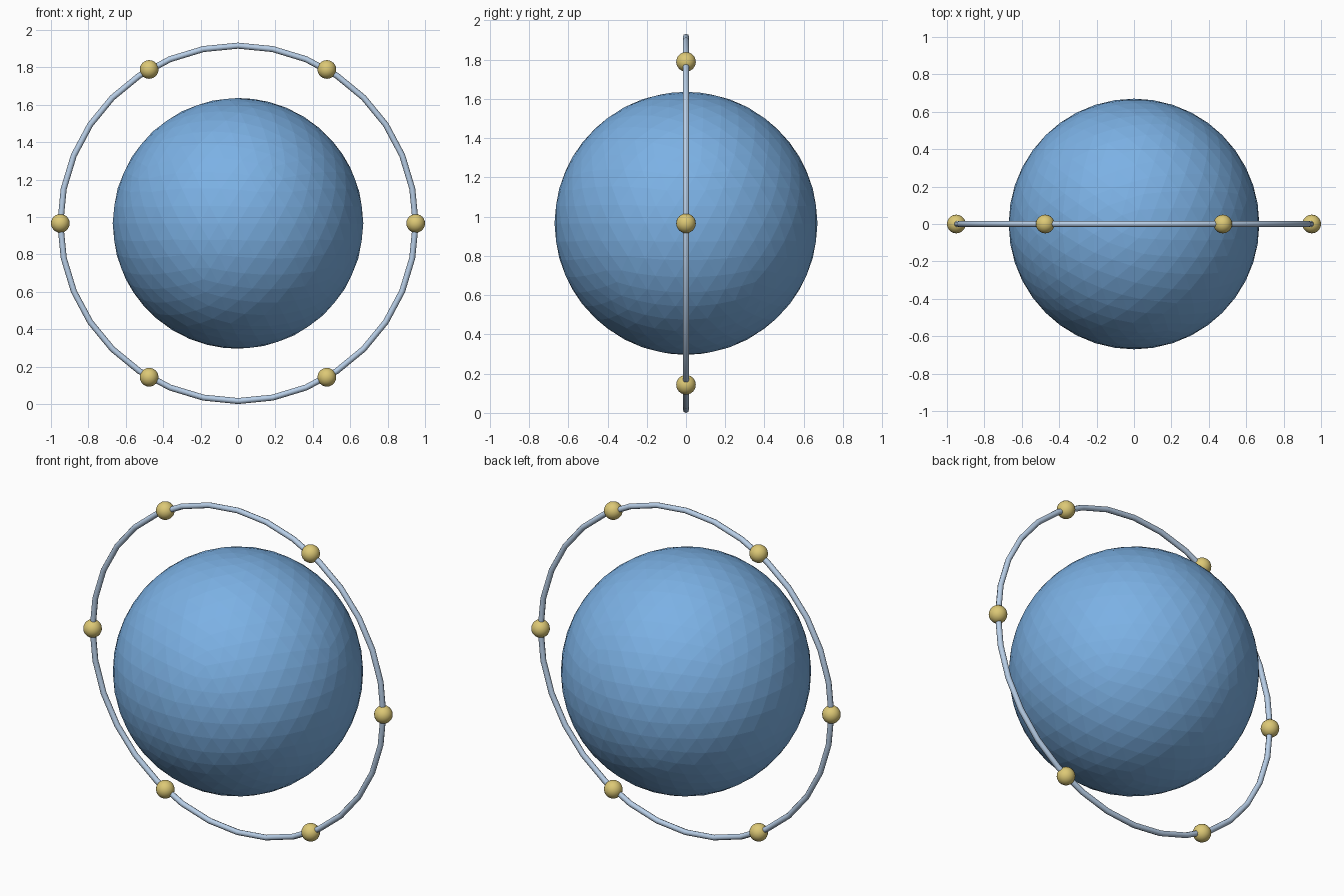
import bpy
from math import sin, cos, pi

if "Cube" in bpy.data.objects:
    bpy.data.objects.remove(bpy.data.objects["Cube"])

CENTRE = (0, 0, 0.966)
RING_R = 0.95


def material(name, rgb):
    m = bpy.data.materials.new(name)
    m.diffuse_color = (*rgb, 1)
    m.use_nodes = True
    m.node_tree.nodes["Principled BSDF"].inputs["Base Color"].default_value = m.diffuse_color
    return m


def finish(name, mat, smooth):
    ob = bpy.context.object
    ob.name = name
    ob.data.materials.append(mat)
    if smooth:
        bpy.ops.object.shade_smooth()
    return ob


blue = material("blue", (0.20, 0.44, 0.78))
pale = material("pale_blue", (0.48, 0.62, 0.80))
gold = material("gold", (0.72, 0.58, 0.18))

# Faceted central globe
bpy.ops.mesh.primitive_ico_sphere_add(subdivisions=4, radius=0.67, location=CENTRE)
finish("globe", blue, False)

# Thin upright ring around the globe
bpy.ops.mesh.primitive_torus_add(major_radius=RING_R, minor_radius=0.016,
                                 major_segments=32, minor_segments=8,
                                 location=CENTRE, rotation=(pi / 2, 0, 0))
finish("ring", pale, True)

# Six beads spaced evenly along the ring
for i in range(6):
    a = i * pi / 3
    bpy.ops.mesh.primitive_uv_sphere_add(
        segments=24, ring_count=12, radius=0.05,
        location=(RING_R * cos(a), 0, CENTRE[2] + RING_R * sin(a)))
    finish(f"bead_{i + 1}", gold, True)
